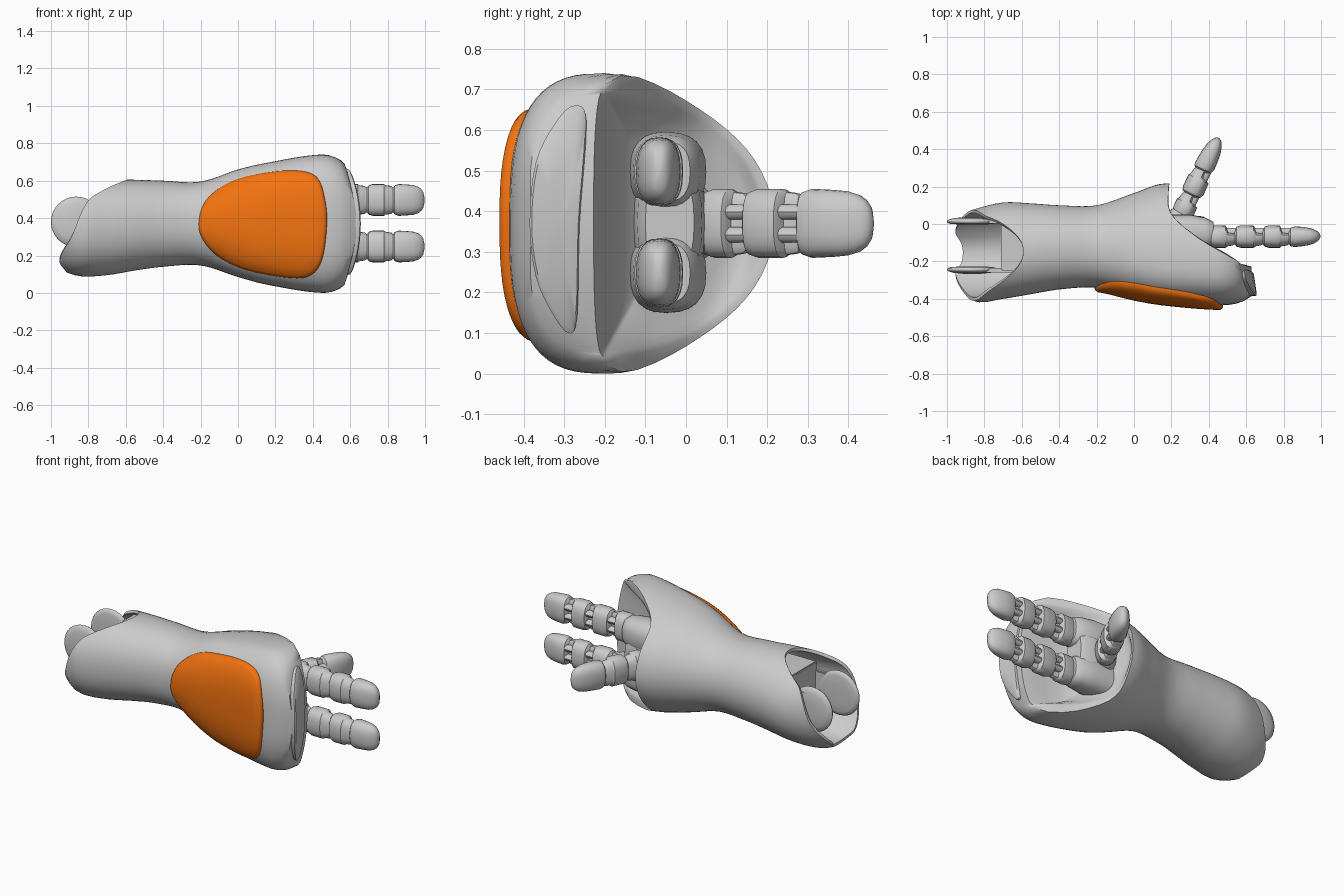
import bpy, bmesh, math
from mathutils import Vector

if "Cube" in bpy.data.objects:
    bpy.data.objects.remove(bpy.data.objects["Cube"])

def finish(name, bm, angle=40, mat=None):
    bmesh.ops.recalc_face_normals(bm, faces=bm.faces)
    me = bpy.data.meshes.new(name)
    bm.to_mesh(me)
    bm.free()
    ob = bpy.data.objects.new(name, me)
    bpy.context.collection.objects.link(ob)
    if mat:
        me.materials.append(mat)
    bpy.ops.object.select_all(action='DESELECT')
    ob.select_set(True)
    bpy.context.view_layer.objects.active = ob
    bpy.ops.object.shade_smooth_by_angle(angle=math.radians(angle))
    return ob

def loft(name, rings, angle=40, mat=None):
    """Skin closed rings of points and fan-cap both ends."""
    bm = bmesh.new()
    rows = [[bm.verts.new(p) for p in r] for r in rings]
    n = len(rows[0])
    for a, b in zip(rows, rows[1:]):
        for i in range(n):
            j = (i + 1) % n
            bm.faces.new((a[i], a[j], b[j], b[i]))
    for r in (rows[0], rows[-1]):
        c = bm.verts.new(sum((v.co for v in r), Vector()) / n)
        for i in range(n):
            bm.faces.new((r[i], r[(i + 1) % n], c))
    return finish(name, bm, angle, mat)

def table(pts, x, k=1):
    """Smooth (Hermite) lookup of column k in a table sorted on column 0."""
    x = min(max(x, pts[0][0]), pts[-1][0])
    i = 0
    while i < len(pts) - 2 and x > pts[i + 1][0]:
        i += 1
    def slope(j):
        a, b = pts[max(j - 1, 0)], pts[min(j + 1, len(pts) - 1)]
        return (b[k] - a[k]) / (b[0] - a[0])
    p, q = pts[i], pts[i + 1]
    h = q[0] - p[0]
    t = (x - p[0]) / h
    return (p[k] * (2*t**3 - 3*t*t + 1) + q[k] * (3*t*t - 2*t**3)
            + h * slope(i) * (t**3 - 2*t*t + t) + h * slope(i + 1) * (t**3 - t*t))

# Arm sections: x, y front, y back, z bottom, z top, y of widest point, front squareness
SEC = [(-.97, -.33, .04, .13, .60, -.15, 2.2), (-.85, -.415, .08, .09, .60, -.15, 2.2),
       (-.7, -.40, .115, .095, .605, -.15, 2.2), (-.55, -.375, .11, .12, .605, -.14, 2.2),
       (-.4, -.35, .10, .14, .60, -.13, 2.2), (-.2, -.34, .10, .147, .595, -.13, 2.3),
       (0, -.385, .165, .085, .66, -.17, 2.5), (.15, -.41, .215, .045, .695, -.19, 2.7),
       (.45, -.435, .21, .0, .74, -.2, 2.8), (.55, -.425, .21, .025, .71, -.2, 2.8),
       (.6, -.405, .20, .08, .655, -.2, 2.8), (.65, -.37, .19, .13, .60, -.2, 2.8)]

def section(x):
    return [table(SEC, x, k) for k in range(1, 7)]

def shell_pt(x, a):
    yf, yb, zb, zt, cy, n = section(x)
    c, s = math.cos(a), math.sin(a)
    e = 2 / n if c < 0 else 1
    y = cy + (-(cy - yf) * abs(c)**e if c < 0 else (yb - cy) * c)
    z = (zb + zt) / 2 + (zt - zb) / 2 * math.copysign(abs(s)**e, s)
    return Vector((x, y, z))

def front_y(x, z):
    yf, yb, zb, zt, cy, n = section(x)
    d = min(abs((z - (zb + zt) / 2) / ((zt - zb) / 2)), 1)
    return cy - (cy - yf) * (1 - d**n)**(1 / n)

# Trim curves: slanted elbow end (by z) and hand opening (by y)
ELBOW = [(.09, -.91), (.14, -.955), (.3, -.89), (.5, -.8), (.56, -.7), (.61, -.58)]
OPEN = [(-.43, .635), (-.3, .635), (-.2, .615), (-.08, .41), (.05, .24), (.2, .19)]

def open_x(y, z):
    return table(OPEN, y) - .5 * (z - .37)**2

N, M = 64, 36
ang = [2 * math.pi * i / N for i in range(N)]
ends = []
for a in ang:
    p, q = shell_pt(-.7, a), shell_pt(.35, a)
    ends.append((table(ELBOW, p.z), open_x(q.y, q.z), q))

# Forearm shell: elbow cavity, outer skin, lip, palm bowl
rings = []
for x_in, s in ((-.52, .8), (-.54, .88), (None, .93), (None, .985)):
    r = []
    for a, (xl, xr, q) in zip(ang, ends):
        x = xl if x_in is None else x_in
        p = shell_pt(x, a)
        c = Vector((x, -.15, .35))
        r.append(c + (p - c) * s)
    rings.append(r)
for k in range(M + 1):
    t = k / M
    rings.append([shell_pt(xl + (xr - xl) * t, a) for a, (xl, xr, q) in zip(ang, ends)])
lip = []
for xl, xr, q in ends:
    y = -.2 + (q.y + .2) * (.12 if q.y < -.2 else .96)
    z = .37 + (q.z - .37) * .91
    lip.append(Vector((open_x(y, z) - .005, y, z)))
rings.append(lip)
for s, f in ((.95, .12), (.88, .4), (.78, .7), (.62, .9), (.35, 1)):
    r = []
    for p in lip:
        y = -.02 + (p.y + .02) * s
        tx = .24 - .5 * y          # bowl floor slopes with the opening
        r.append(Vector((p.x + (tx - p.x) * f - .03 * f, y, .37 + (p.z - .37) * s)))
    rings.append(r)
loft("forearm_shell", rings, 50)

# Orange back-of-hand pad, moulded over the shell
orange = bpy.data.materials.new("orange")
orange.diffuse_color = (.9, .17, .005, 1)
orange.use_nodes = True
orange.node_tree.nodes["Principled BSDF"].inputs["Base Color"].default_value = orange.diffuse_color
OUT = [(-.21, .37), (-.175, .49), (-.06, .585), (.1, .635), (.3, .655), (.42, .62), (.465, .5),
       (.475, .36), (.45, .18), (.39, .095), (.28, .08), (.05, .12), (-.1, .19), (-.185, .28)]

def smooth_outline(pts, sub=4):
    n, res = len(pts), []
    for i in range(n):
        p = [Vector(pts[(i + d) % n]) for d in (-1, 0, 1, 2)]
        for k in range(sub):
            t = k / sub
            res.append(.5 * (2*p[1] + (p[2]-p[0])*t + (2*p[0]-5*p[1]+4*p[2]-p[3])*t*t
                             + (3*p[1]-p[0]-3*p[2]+p[3])*t**3))
    return res

edge = smooth_outline(OUT)
mid = Vector((.16, .37))
rings = []
for s, off in ((.97, -.03), (1, -.005), (1, .008), (.985, .018), (.95, .024),
               (.8, .025), (.6, .025), (.4, .025), (.2, .025), (.05, .025)):
    r = []
    for e in edge:
        p = mid + (e - mid) * s
        r.append((p.x, front_y(p.x, p.y) - off, p.y))
    rings.append(r)
loft("back_pad", rings, 50, orange)

# Narrow strip on the knuckle end
STRIP = [(-.385, .37), (-.37, .52), (-.32, .62), (-.275, .66), (-.245, .62), (-.262, .37),
         (-.268, .14), (-.29, .1), (-.33, .15), (-.37, .24)]
edge = smooth_outline(STRIP)
mid = Vector((-.31, .37))
rings = []
for s, off in ((1, -.05), (1, 0), (.93, .006), (.5, .007), (.1, .007)):
    r = []
    for e in edge:
        p = mid + (e - mid) * s
        r.append((.64 - .5 * (p.y - .37)**2 - .15 * (p.x + .31) + off, p.x, p.y))
    rings.append(r)
loft("knuckle_strip", rings)

# Fingers: lofted along u, palm side v, width w
def digit(name, base, u, v, prof, n=24):
    base, u, v = Vector(base), Vector(u).normalized(), Vector(v).normalized()
    w = u.cross(v)
    rings = []
    for x, d, p, rz in prof:
        r = []
        for i in range(n):
            a = 2 * math.pi * i / n
            c, s = math.cos(a), math.sin(a)
            cc = math.copysign(abs(c)**.8, c) * (p if c > 0 else d)
            r.append(base + u * x + v * cc + w * math.copysign(abs(s)**.8, s) * rz)
        rings.append(r)
    return loft(name, rings, 35)

def phalanx(a, b):
    g = min(.05, (b - a) * .4)
    return [(a, .045, .035, .066), (a + .008, .056, .05, .078), (a + .03, .062, .058, .085),
            (b - g, .062, .056, .085), (b - g + .006, .057, .045, .081), (b - g + .012, .054, .022, .078),
            (b - .012, .05, .016, .075), (b - .004, .045, .018, .068)]

def tip(a, b):
    L = b - a
    return [(a, .045, .03, .066), (a + .008, .055, .045, .078), (a + .03, .058, .052, .085)] + [
        (a + L * t, .056 * k, .052 * k, .085 * m) for t, k, m in
        ((.45, .95, .97), (.65, .84, .93), (.8, .68, .83), (.9, .5, .68), (.96, .34, .5), (1, .1, .16))]

def hinge(name, base, u, v, x):
    # pair of tendon rods bridging the palm-side gap
    u, v = Vector(u).normalized(), Vector(v).normalized()
    w = u.cross(v)
    for k, s in enumerate((-1, 1)):
        c = Vector(base) + u * x + v * .02 + w * s * .028
        rings = [[c + u * e + v * .024 * math.cos(i * math.pi / 5) + w * .02 * math.sin(i * math.pi / 5)
                  for i in range(10)] for e in (-.035, .035)]
        loft(f"{name}_rod_{k}", rings)

for k, z in enumerate((.248, .497)):
    b, u, v = (0, -.065, z), (1, 0, 0), (0, 1, 0)
    digit(f"finger_{k}", b, u, v,
          phalanx(.40, .54) + phalanx(.54, .69) + phalanx(.69, .83) + tip(.83, .997))
    for j, x in enumerate((.52, .67, .81)):
        hinge(f"finger_{k}_joint_{j}", b, u, v, x)
    # palm knuckle mound under each finger
    digit(f"palm_mound_{k}", (0, -.05, z), u, v,
          [(.08, .09, .1, .1), (.3, .088, .1, .098), (.38, .08, .085, .09),
           (.41, .074, .07, .084), (.425, .064, .06, .074)])

b, u, v = (.255, .045, .37), (.43, .9, 0), (.9, -.43, 0)
digit("thumb", b, u, v, phalanx(0, .12) + phalanx(.12, .265) + tip(.265, .46))
for j, x in enumerate((.1, .245)):
    hinge(f"thumb_joint_{j}", b, u, v, x)

# Palm block between the fingers, and thumb socket
digit("palm_block", (0, -.04, .372), (1, 0, 0), (0, 1, 0),
      [(.08, .1, .1, .17), (.28, .09, .09, .16), (.37, .08, .08, .14), (.40, .06, .06, .12)])
digit("thumb_socket", (.22, -.03, .37), (.43, .9, 0), (.9, -.43, 0),
      [(0, .1, .12, .12), (.07, .075, .09, .09), (.105, .055, .065, .07)])

# Elbow hinge discs with tabs, and the block between them
def box(name, lo, hi):
    bm = bmesh.new()
    bmesh.ops.create_cube(bm, size=1)
    for p in bm.verts:
        p.co = Vector([(l + h) / 2 + c * (h - l) for l, h, c in zip(lo, hi, p.co)])
    bmesh.ops.bevel(bm, geom=bm.edges[:], offset=.006, segments=2, affect='EDGES')
    finish(name, bm)

for k, (y, s) in enumerate(((0, 1), (-.23, -1))):
    rings = [[(-.865 + r * math.cos(a), y + s * h, .38 + r * math.sin(a)) for a in ang[::2]]
             for r, h in ((.06, -.003), (.11, 0), (.13, .005), (.135, .015), (.13, .022), (.1, .031), (.05, .036))]
    loft(f"elbow_disc_{k}", rings, 180)
    ys = sorted((y + s * .004, y + s * .03))
    box(f"elbow_tab_{k}", (-.86, ys[0], .28), (-.5, ys[1], .48))
box("elbow_block", (-.71, -.25, .2), (-.5, .02, .53))
